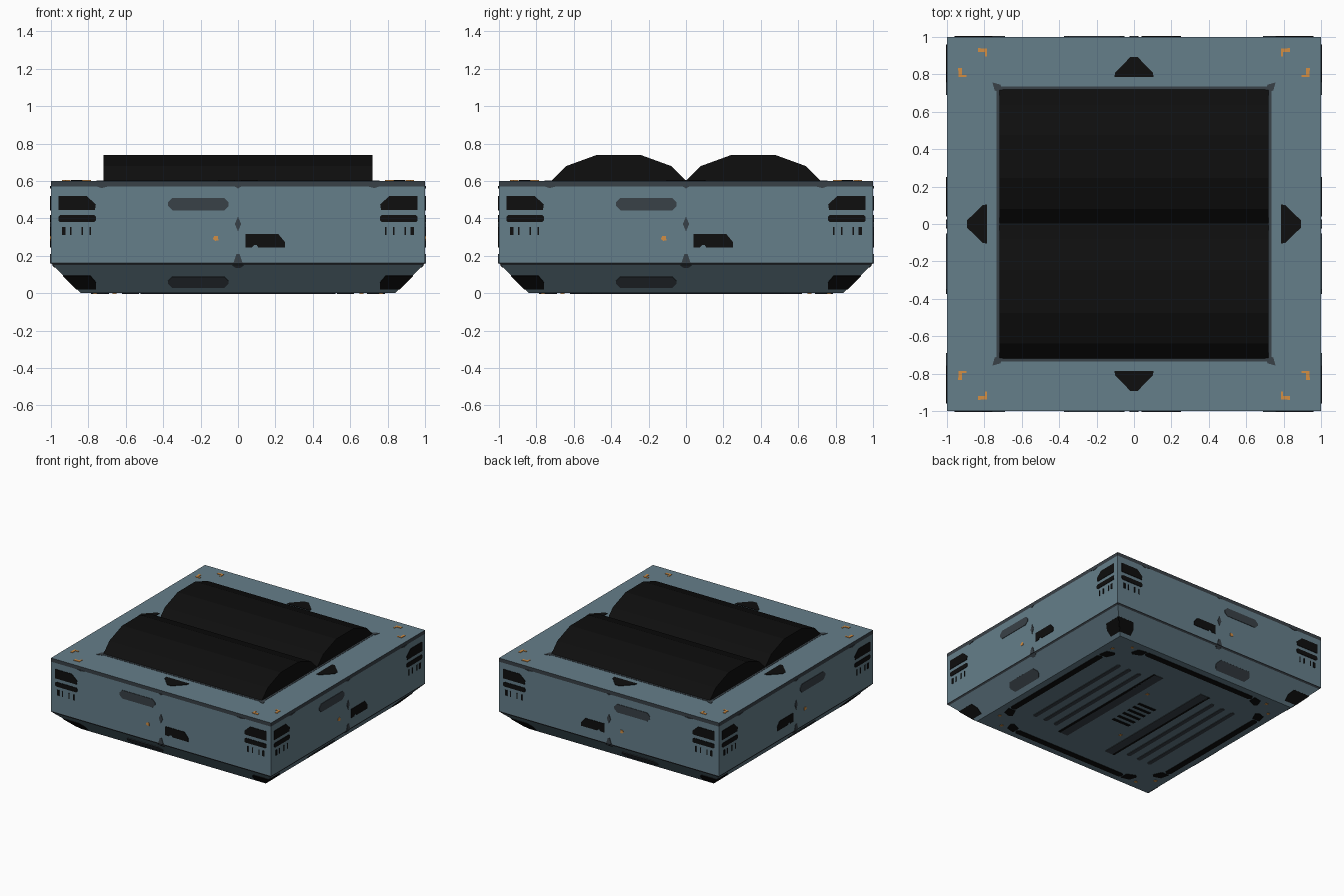
import bpy, bmesh, math
from mathutils import Vector

if "Cube" in bpy.data.objects:
    bpy.data.objects.remove(bpy.data.objects["Cube"])


def material(name, rgb):
    m = bpy.data.materials.new(name)
    lin = [((c / 255 + 0.055) / 1.055) ** 2.4 if c > 10 else c / 255 / 12.92 for c in rgb]
    m.diffuse_color = (*lin, 1)
    m.use_nodes = True
    m.node_tree.nodes["Principled BSDF"].inputs["Base Color"].default_value = m.diffuse_color
    return m


BODY = material("blue grey", (101, 126, 138))
DARK = material("dark grey", (57, 65, 71))
BLACK = material("black", (14, 14, 14))
ORANGE = material("orange", (212, 143, 68))


def finish(name, bm, *mats):
    bmesh.ops.recalc_face_normals(bm, faces=bm.faces)
    me = bpy.data.meshes.new(name)
    bm.to_mesh(me)
    bm.free()
    for m in mats:
        me.materials.append(m)
    ob = bpy.data.objects.new(name, me)
    bpy.context.collection.objects.link(ob)
    return ob


def prism(bm, base, offset):
    a = [bm.verts.new(p) for p in base]
    b = [bm.verts.new(p + offset) for p in base]
    n = len(a)
    bm.faces.new(a)
    bm.faces.new(b[::-1])
    for i in range(n):
        bm.faces.new((a[i], a[(i + 1) % n], b[(i + 1) % n], b[i]))


# Surface mappings: each turns (u, v) into a point and gives an outward normal
def wall(axis, sign, sloped=False):
    def at(u, z):
        d = sign * (0.84 + z if sloped else 1)
        return Vector((u, d, z)) if axis == 1 else Vector((d, u, z))
    n = Vector((0, 0, -1 if sloped else 0))
    n[axis] = sign
    return at, n.normalized()


SIDES = [(1, -1), (1, 1), (0, -1), (0, 1)]
WALLS = [wall(a, s) for a, s in SIDES]
SLOPES = [wall(a, s, True) for a, s in SIDES]
TOP = [(lambda u, v: Vector((u, v, 0.6)), Vector((0, 0, 1)))]
UNDER = [(lambda u, v: Vector((u, v, 0)), Vector((0, 0, -1)))]


def plates(name, mat, surfaces, shapes, thick=0.004):
    bm = bmesh.new()
    for at, n in surfaces:
        for shape in shapes:
            prism(bm, [at(u, v) - n * 0.001 for u, v in shape], n * (thick + 0.001))
    return finish(name, bm, mat)


def rect(u0, u1, v0, v1):
    return [(u0, v0), (u1, v0), (u1, v1), (u0, v1)]


def pill(u0, u1, v0, v1, c=0.025):
    return [(u0 + c, v0), (u1 - c, v0), (u1, v0 + c), (u1, v1 - c),
            (u1 - c, v1), (u0 + c, v1), (u0, v1 - c), (u0, v0 + c)]


def flip(shapes):
    return shapes + [[(-u, v) for u, v in s] for s in shapes]


def quad(shapes):
    both = flip(shapes)
    return both + [[(u, -v) for u, v in s] for s in both]


def swap(shapes):
    return shapes + [[(v, u) for u, v in s] for s in shapes]


# Main body: stacked square rings with dark bands
bm = bmesh.new()
rings = []
for z, h in [(0, .84), (.15, .99), (.16, 1), (.165, 1), (.57, 1), (.6, 1)]:
    rings.append([bm.verts.new((x * h, y * h, z)) for x, y in ((-1, -1), (1, -1), (1, 1), (-1, 1))])
bm.faces.new(rings[0])
bm.faces.new(rings[-1])
for k in range(len(rings) - 1):
    for i in range(4):
        j = (i + 1) % 4
        f = bm.faces.new((rings[k][i], rings[k][j], rings[k + 1][j], rings[k + 1][i]))
        f.material_index = 1 if k in (1, 2, 4) else 0
finish("body", bm, BODY, DARK)

# Two faceted rolls on top
arch = [(-.72, .6), (-.64, .68), (-.475, .74), (-.245, .74), (-.08, .68), (0, .6)]
for name, s in (("front_roll", 1), ("back_roll", -1)):
    bm = bmesh.new()
    prism(bm, [Vector((-.72, s * y, z)) for y, z in arch], Vector((1.44, 0, 0)))
    finish(name, bm, BLACK)

# Frame round the rolls, with corner blobs
plates("roll_frame", DARK, TOP, [rect(-.736, .736, -.736, .736)], 0.002)
plates("frame_corners", DARK, TOP,
       quad([[(.70, .72), (.72, .70), (.745, .715), (.757, .757), (.715, .745)]]), 0.003)

# Top arrows and corner brackets
tri = [(-.105, .785), (.105, .785), (.1, .81), (.02, .892), (-.02, .892), (-.1, .81)]
flipped = [(u, -v) for u, v in tri]
plates("top_arrows", BLACK, TOP, swap([tri, flipped]))
plates("corner_brackets", ORANGE, TOP,
       quad(swap([rect(.785, .835, .92, .938), rect(.785, .8, .885, .92),
                  rect(.82, .835, .91, .938)][:1] + [rect(.785, .797, .895, .92), rect(.822, .835, .92, .94)])))

# Side vents, hatches and markings
plates("side_vents", BLACK, WALLS, flip([
    [(-.96, .445), (-.765, .445), (-.76, .475), (-.81, .52), (-.96, .52)],
    pill(-.96, -.76, .38, .417, .008),
    rect(-.942, -.922, .31, .355), rect(-.897, -.89, .31, .355),
    rect(-.838, -.83, .31, .355), rect(-.795, -.787, .31, .355)]))
plates("side_hatch", BLACK, WALLS, [
    [(.04, .245), (.075, .245), (.085, .257), (.1, .257), (.108, .245), (.25, .245),
     (.25, .275), (.215, .317), (.04, .317)]])
plates("side_slot", DARK, WALLS, [pill(-.375, -.05, .442, .51)])
plates("side_light", ORANGE, WALLS,
       [[(-.135, .29), (-.122, .28), (-.105, .282), (-.107, .307), (-.128, .305)]])
plates("side_diamond", DARK, WALLS, [[(-.017, .37), (0, .33), (.017, .37), (0, .41)]])
plates("band_peaks", DARK, WALLS, [
    [(-.025, .16), (.025, .16), (.008, .21), (-.008, .21)],
    [(-.02, .572), (.02, .572), (0, .56)]]
    + flip([[(.69, .572), (.76, .572), (.73, .562)]]))

# Sloped skirt details
plates("skirt_slot", DARK, SLOPES, [pill(-.375, -.05, .03, .09)])
plates("skirt_corners", BLACK, SLOPES, flip(
    [[(-.935, .095), (-.79, .095), (-.76, .06), (-.76, .022), (-.862, .022)]]))
plates("skirt_peaks", DARK, SLOPES, [[(-.03, .15), (.03, .15), (.012, .138), (-.012, .138)]])

# Underside bars, ribs and lights
bar = pill(-.52, .52, .735, .785, .015)
hook = [(.53, .72), (.6, .69), (.62, .71), (.6, .77), (.53, .785)]
edge = [bar] + flip([hook])
edge += [[(u, -v) for u, v in s] for s in edge]
plates("under_edge_bars", BLACK, UNDER, swap(edge))
plates("under_ribs", DARK, UNDER,
       flip([pill(x - .017, x + .017, -.5, .5, .01) for x in (.36, .46, .56)]))
plates("under_rails", DARK, UNDER, flip([rect(.185, .265, -.56, .56)]))
plates("under_rail_lines", BLACK, UNDER, flip([rect(.255, .275, -.56, .56)]))
plates("under_vents", BLACK, UNDER,
       [rect(x - .08, x + .08, y - .012, y + .012)
        for x in (0,) for y in (-.15, -.09, -.03, .03, .09, .15)])
plates("under_lights", ORANGE, UNDER,
       quad(swap([rect(.65, .67, .755, .775)])) + [rect(.11, .13, .29, .31), rect(-.13, -.11, -.31, -.29)])
